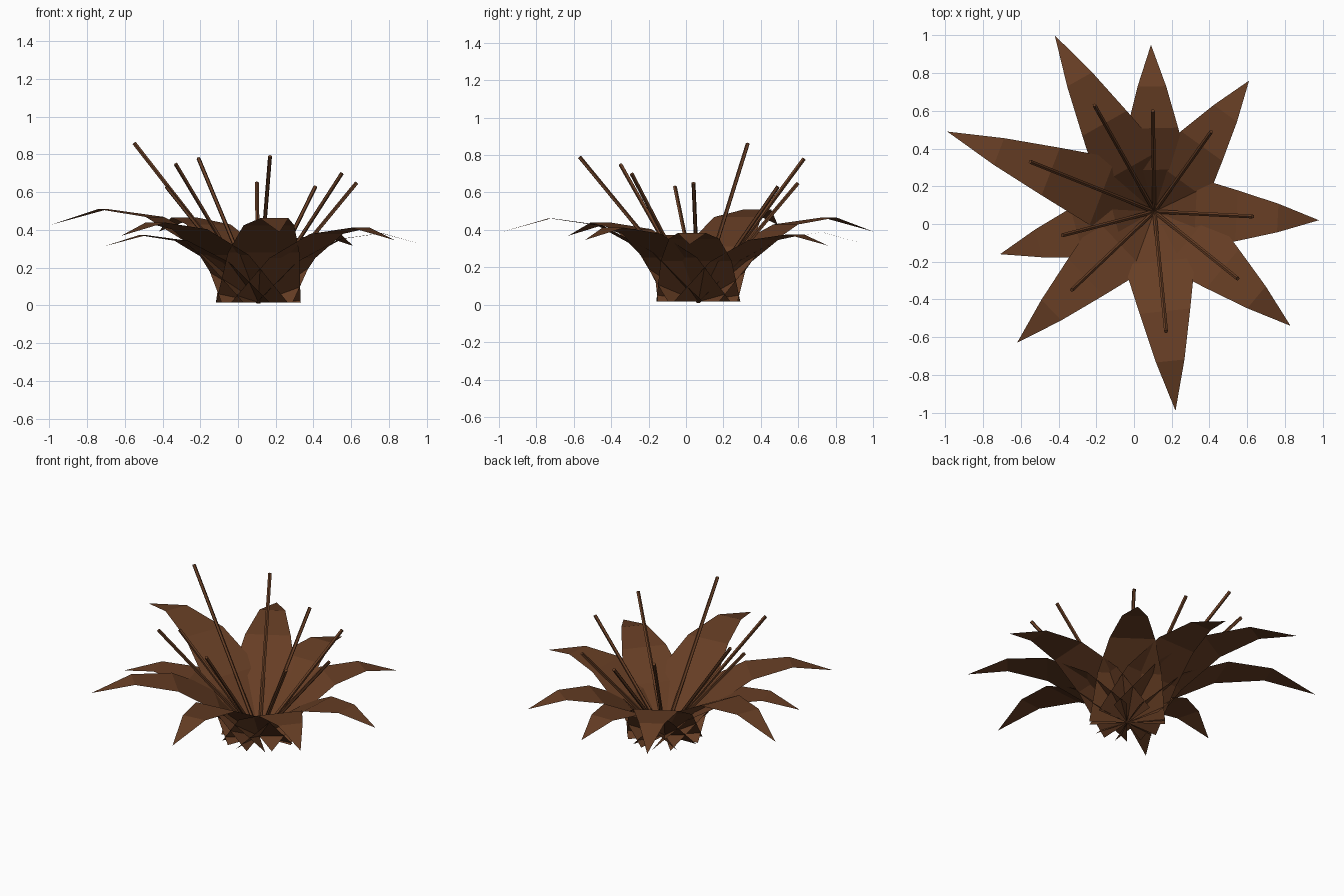
import bpy, bmesh
from mathutils import Vector

if "Cube" in bpy.data.objects:
    bpy.data.objects.remove(bpy.data.objects["Cube"])

brown = bpy.data.materials.new("dry brown")
brown.diffuse_color = (0.135, 0.048, 0.018, 1)
brown.use_nodes = True
brown.node_tree.nodes["Principled BSDF"].inputs["Base Color"].default_value = brown.diffuse_color

ROOT = Vector((0.108, 0.066, 0.016))

# Leaf strip: (fraction of length, height / length, half width)
PROFILE = [(0, 0, 0.225), (0.25, 0.25, 0.19), (0.5, 0.385, 0.135),
           (0.75, 0.42, 0.076), (1, 0.35, 0)]

LEAF_TIPS = [(0.98, 0.02), (0.61, 0.76), (0.09, 0.95), (-0.42, 1.0), (-0.99, 0.49),
             (-0.71, -0.16), (-0.62, -0.63), (0.22, -0.99), (0.83, -0.54)]

STEM_TIPS = [(0.63, 0.04, 0.65), (0.41, 0.49, 0.63), (0.10, 0.60, 0.65),
             (-0.21, 0.63, 0.78), (-0.55, 0.33, 0.86), (-0.38, -0.06, 0.63),
             (-0.33, -0.35, 0.75), (0.17, -0.57, 0.79), (0.55, -0.29, 0.70)]


def finish(name, bm):
    mesh = bpy.data.meshes.new(name)
    bm.to_mesh(mesh)
    bm.free()
    mesh.materials.append(brown)
    obj = bpy.data.objects.new(name, mesh)
    bpy.context.collection.objects.link(obj)


def leaf(name, tip):
    out = Vector((tip[0] - ROOT.x, tip[1] - ROOT.y, 0))
    length = out.length
    side = Vector((-out.y, out.x, 0)).normalized()
    bm = bmesh.new()
    rows = []
    for t, h, w in PROFILE:
        mid = ROOT + out * t + Vector((0, 0, h * length))
        offsets = (-w, w) if w else (0,)
        rows.append([bm.verts.new(mid + side * o) for o in offsets])
    for a, b in zip(rows, rows[1:]):
        bm.faces.new([a[0]] + b + [a[1]] if len(b) == 1 else [a[0], b[0], b[1], a[1]])
    bmesh.ops.recalc_face_normals(bm, faces=bm.faces)
    if sum(f.normal.z for f in bm.faces) < 0:
        bmesh.ops.reverse_faces(bm, faces=bm.faces)
    finish(name, bm)


def stem(name, tip):
    axis = Vector(tip) - ROOT
    bm = bmesh.new()
    bmesh.ops.create_cone(bm, cap_ends=True, segments=5, radius1=0.011,
                          radius2=0.011, depth=axis.length)
    rot = axis.to_track_quat('Z', 'Y').to_matrix()
    bmesh.ops.rotate(bm, verts=bm.verts, matrix=rot)
    bmesh.ops.translate(bm, verts=bm.verts, vec=ROOT + axis / 2)
    finish(name, bm)


# Arching leaves and straight stems
for i, tip in enumerate(LEAF_TIPS):
    leaf(f"leaf_{i + 1}", tip)
for i, tip in enumerate(STEM_TIPS):
    stem(f"stem_{i + 1}", tip)
